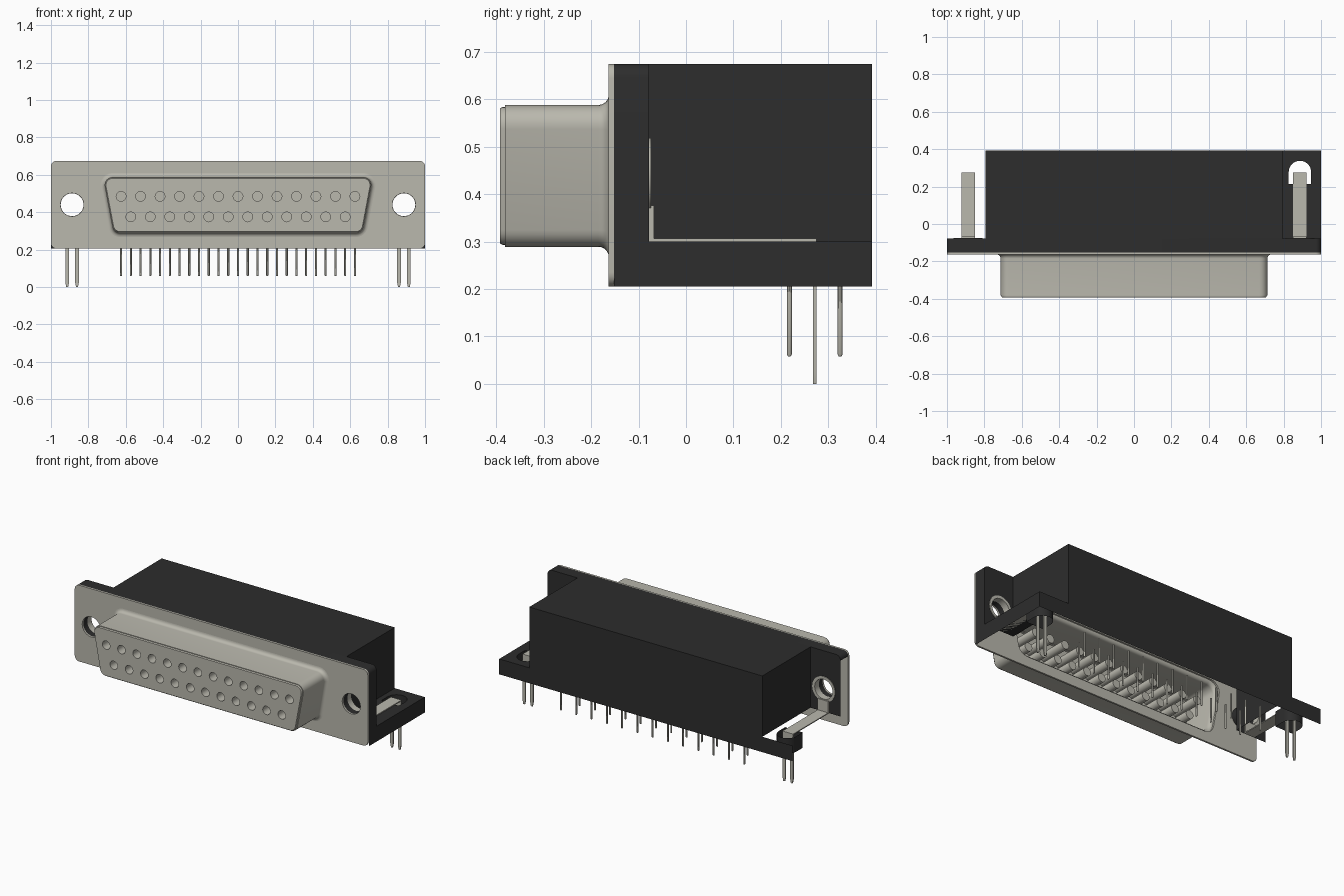
import bpy, bmesh, math
from mathutils import Vector

old = bpy.data.objects.get("Cube")
if old:
    bpy.data.objects.remove(old, do_unlink=True)


def material(name, rgb):
    m = bpy.data.materials.new(name)
    m.use_nodes = True
    m.diffuse_color = (*rgb, 1)
    bsdf = m.node_tree.nodes["Principled BSDF"]
    bsdf.inputs["Base Color"].default_value = (*rgb, 1)
    bsdf.inputs["Roughness"].default_value = 0.6
    return m


METAL = material("warm grey metal", (0.49, 0.48, 0.42))
PLASTIC = material("black plastic", (0.026, 0.026, 0.026))


# ---- outline helpers -------------------------------------------------------
def arcs(corners, n=7):
    """Outline from rounded corners (cx, cy, radius, start, end in degrees)."""
    pts = []
    for cx, cy, r, a0, a1 in corners:
        k = n if r > 0 else 1
        for i in range(k):
            a = math.radians(a0 + (a1 - a0) * i / max(k - 1, 1))
            pts.append((cx + r * math.cos(a), cy + r * math.sin(a)))
    return pts


def circle(cx, cy, r, n=32):
    return [(cx + r * math.cos(2 * math.pi * i / n),
             cy + r * math.sin(2 * math.pi * i / n)) for i in range(n)]


def d_outline(off):
    """Rounded trapezoid of the socket shroud, grown by off."""
    r, s = 0.043 + off, 10.6
    return arcs([(0.63, 0.332, r, -90, -s), (0.67, 0.545, r, -s, 90),
                 (-0.67, 0.545, r, 90, 180 + s), (-0.63, 0.332, r, 180 + s, 270)])


def at_y(pts, y):
    return [Vector((u, y, v)) for u, v in pts]


def at_z(pts, z):
    return [Vector((u, v, z)) for u, v in pts]


# ---- surface helpers -------------------------------------------------------
def fill(bm, loops, normal):
    """Flat face bounded by the first loop, with the others as holes."""
    edges = []
    for loop in loops:
        vs = [bm.verts.new(p) for p in loop]
        edges += [bm.edges.new((vs[i - 1], vs[i])) for i in range(len(vs))]
    normal = Vector(normal)
    res = bmesh.ops.triangle_fill(bm, edges=edges, use_beauty=True, normal=normal)
    for f in [g for g in res["geom"] if isinstance(g, bmesh.types.BMFace)]:
        f.normal_update()
        if f.normal.dot(normal) < 0:
            f.normal_flip()


def loft(bm, loops, closed=True):
    """Quads between successive loops of equal length."""
    rows = [[bm.verts.new(p) for p in loop] for loop in loops]
    for a, b in zip(rows, rows[1:]):
        for i in range(0 if closed else 1, len(a)):
            bm.faces.new((a[i - 1], a[i], b[i], b[i - 1]))


def box(bm, x0, x1, y0, y1, z0, z1):
    lo = [(x0, y0), (x1, y0), (x1, y1), (x0, y1)]
    fill(bm, [at_z(lo, z0)], (0, 0, -1))
    fill(bm, [at_z(lo, z1)], (0, 0, 1))
    loft(bm, [at_z(lo, z0), at_z(lo, z1)])


def finish(bm, name, mat, smooth=True):
    bmesh.ops.remove_doubles(bm, verts=bm.verts, dist=0.0004)
    mesh = bpy.data.meshes.new(name)
    bm.to_mesh(mesh)
    bm.free()
    mesh.materials.append(mat)
    ob = bpy.data.objects.new(name, mesh)
    bpy.context.collection.objects.link(ob)
    if smooth:
        bpy.ops.object.select_all(action='DESELECT')
        ob.select_set(True)
        bpy.context.view_layer.objects.active = ob
        bpy.ops.object.shade_smooth_by_angle(angle=math.radians(35))
    return ob


Z0, ZS, Z1 = 0.205, 0.30, 0.675           # underside, shelf top, top
YF, YP, YB, YR = -0.163, -0.152, -0.078, 0.392  # plate front/back, flange back, rear
W, HX, HZ, HR = 0.795, 0.887, 0.44, 0.062  # body half width, screw hole
PITCH = 0.0521

# ---- metal front plate with flared shroud ----------------------------------
bm = bmesh.new()
plate = arcs([(0.97, 0.235, 0.03, -90, 0), (0.97, 0.645, 0.03, 0, 90),
              (-0.97, 0.645, 0.03, 90, 180), (-0.97, 0.235, 0.03, 180, 270)])
holes = [circle(s * HX, HZ, HR) for s in (1, -1)]
FLARE = 0.022
for y, n in ((YF, -1), (YP, 1)):
    fill(bm, [at_y(l, y) for l in [plate] + holes + [d_outline(FLARE)]], (0, n, 0))
for l in [plate] + holes + [d_outline(FLARE)]:
    loft(bm, [at_y(l, YP), at_y(l, YF)])
steps = []
for i in range(7):
    a = math.radians(15 * i)
    steps.append((FLARE * (1 - math.sin(a)), YF - FLARE * (1 - math.cos(a))))
steps += [(0, -0.382), (-0.004, -0.382), (-0.004, -0.387), (-0.007, -0.392)]
loft(bm, [at_y(d_outline(o), y) for o, y in steps])

# ---- contact face with two rows of blind sockets ---------------------------
sockets = [circle((i - 12) * PITCH, 0.375 if i % 2 else 0.485, 0.026, 20)
           for i in range(25)]
fill(bm, [at_y(l, -0.392) for l in [d_outline(-0.007)] + sockets], (0, -1, 0))
for l in sockets:
    loft(bm, [at_y(l, -0.392), at_y(l, -0.21)])
    fill(bm, [at_y(l, -0.21)], (0, -1, 0))
finish(bm, "front_shell", METAL)

# ---- plastic housing, open underneath --------------------------------------
bm = bmesh.new()
rim = [(1, Z0)] + arcs([(0.97, 0.645, 0.03, 0, 90), (-0.97, 0.645, 0.03, 90, 180)])
loft(bm, [at_y(rim, YP), at_y(rim, YB)], closed=False)
# flange backs, right side and left side
fill(bm, [at_y([(W, ZS), (1, ZS)] + arcs([(0.97, 0.645, 0.03, 0, 90)]) + [(W, Z1)], YB),
          at_y(holes[0], YB)], (0, 1, 0))
fill(bm, [at_y([(-W, ZS), (-1, ZS)] + arcs([(-0.97, 0.645, 0.03, 180, 90)]) + [(-W, Z1)], YB),
          at_y(holes[1], YB)], (0, 1, 0))
for h in holes:
    loft(bm, [at_y(h, YP), at_y(h, YB)])
# main block
fill(bm, [at_z([(-W, YB), (W, YB), (W, YR), (-W, YR)], Z1)], (0, 0, 1))
fill(bm, [at_y([(-W, ZS), (W, ZS), (W, Z1), (-W, Z1)], YR)], (0, 1, 0))
fill(bm, [at_y([(-1, Z0), (1, Z0), (1, ZS), (-1, ZS)], YR)], (0, 1, 0))
for s in (1, -1):
    loft(bm, [[Vector((s * W, YB, z)), Vector((s * W, YR, z))] for z in (ZS, Z1)], False)
finish(bm, "housing", PLASTIC)

# ---- mounting shelf: complete on one side, slot walls on both --------------
bm = bmesh.new()
for s in (1, -1):
    slot = arcs([(s * HX, 0.278, 0.06, 0, 180)], 17) + [
        (s * HX - 0.06, 0.215), (s * HX + 0.06, 0.215)]
    loft(bm, [at_z(slot, Z0), at_z(slot, ZS)])
    if s > 0:
        fill(bm, [at_z([(W, YB), (1, YB), (1, YR), (W, YR)], ZS), at_z(slot, ZS)],
             (0, 0, 1))
        loft(bm, [[Vector((1, YB, z)), Vector((1, YR, z))] for z in (Z0, ZS)], False)
finish(bm, "mounting_shelf", PLASTIC)

# ---- bent metal brackets with eyelet and two board prongs ------------------
for s, side in ((1, "left"), (-1, "right")):
    bm = bmesh.new()
    c = s * HX
    ring, hole = circle(c, HZ, 0.078), circle(c, HZ, HR - 0.001)
    fill(bm, [at_y(ring, YB + 0.004), at_y(hole, YB + 0.004)], (0, 1, 0))
    loft(bm, [at_y(ring, YB), at_y(ring, YB + 0.004)])
    loft(bm, [at_y(hole, YB + 0.004), at_y(hole, -0.115)])
    box(bm, c - 0.036, c + 0.036, YB, -0.068, ZS, 0.376)
    box(bm, c - 0.036, c + 0.036, YB, 0.275, ZS, 0.306)
    box(bm, c - 0.036, c + 0.036, 0.268, 0.275, 0.25, ZS)
    for dx in (-0.026, 0.026):
        prong = [(c + dx + u, v) for u, v in
                 ((-0.005, 0), (0.005, 0), (0.010, 0.025), (0.010, 0.25),
                  (-0.010, 0.25), (-0.010, 0.025))]
        fill(bm, [at_y(prong, 0.268)], (0, -1, 0))
        fill(bm, [at_y(prong, 0.275)], (0, 1, 0))
        loft(bm, [at_y(prong, 0.268), at_y(prong, 0.275)])
    bmesh.ops.recalc_face_normals(bm, faces=bm.faces)
    finish(bm, side + "_bracket", METAL)

# ---- solder pins in two staggered rows -------------------------------------
bm = bmesh.new()
for i in range(25):
    x, y = (i - 12) * PITCH, 0.218 if i % 2 else 0.325
    loft(bm, [at_z(circle(x, y, r, 10), z)
              for r, z in ((0.003, 0.058), (0.0055, 0.062), (0.0055, 0.21))])
    for z, n in ((0.058, -1), (0.21, 1)):
        fill(bm, [at_z(circle(x, y, 0.003 if n < 0 else 0.0055, 10), z)], (0, 0, n))
bmesh.ops.recalc_face_normals(bm, faces=bm.faces)
finish(bm, "solder_pins", METAL)
